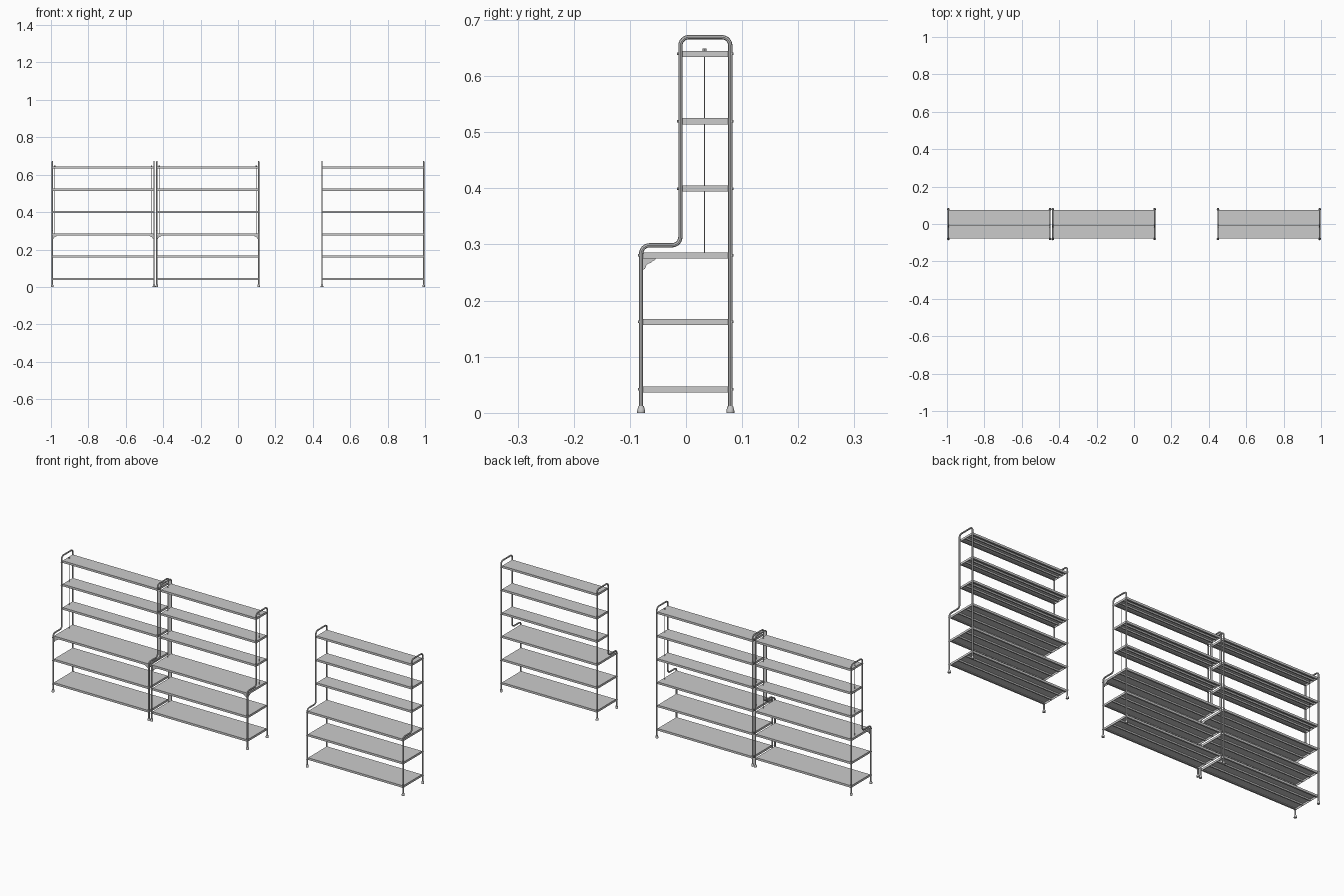
import bpy, bmesh, math
from mathutils import Vector, Matrix

if "Cube" in bpy.data.objects:
    bpy.data.objects.remove(bpy.data.objects["Cube"])

R = 0.0038                      # tube radius
HALF = 0.272                    # half distance between side frames
Y_FRONT, Y_STEP, Y_BACK = -0.080, -0.010, 0.079
UNITS = [("left", -0.721, True), ("middle", -0.162, True), ("right", 0.721, False)]
SHELVES = [(0.047, Y_FRONT), (0.1673, Y_FRONT), (0.286, Y_FRONT),
           (0.405, Y_STEP), (0.525, Y_STEP), (0.645, Y_STEP)]


def link(name, bm, smooth=False):
    bmesh.ops.recalc_face_normals(bm, faces=bm.faces)
    me = bpy.data.meshes.new(name)
    bm.to_mesh(me)
    bm.free()
    ob = bpy.data.objects.new(name, me)
    bpy.context.collection.objects.link(ob)
    if smooth:
        bpy.ops.object.select_all(action='DESELECT')
        ob.select_set(True)
        bpy.context.view_layer.objects.active = ob
        bpy.ops.object.shade_smooth_by_angle(angle=math.radians(40))
    return ob


def box(bm, x0, x1, y0, y1, z0, z1):
    m = Matrix.Translation(((x0 + x1) / 2, (y0 + y1) / 2, (z0 + z1) / 2))
    bmesh.ops.create_cube(bm, size=1, matrix=m @ Matrix.Diagonal((x1 - x0, y1 - y0, z1 - z0, 1)))


def cyl(bm, centre, r1, r2, depth, axis='Z', seg=12):
    rot = Matrix.Rotation(math.pi / 2, 4, 'X') if axis == 'Y' else Matrix()
    bmesh.ops.create_cone(bm, cap_ends=True, segments=seg, radius1=r1, radius2=r2,
                          depth=depth, matrix=Matrix.Translation(centre) @ rot)


def fillet(pts, r, n=6):
    # round the inner corners of a right-angled path
    out = [pts[0]]
    for a, b, c in zip(pts, pts[1:], pts[2:]):
        u, v = (a - b).normalized(), (c - b).normalized()
        for i in range(n + 1):
            t = i / n * math.pi / 2
            out.append(b + (u + v) * r - v * r * math.cos(t) - u * r * math.sin(t))
    return out + [pts[-1]]


def tube(name, pts):
    cu = bpy.data.curves.new(name, 'CURVE')
    cu.dimensions = '3D'
    cu.bevel_depth, cu.bevel_resolution, cu.use_fill_caps = R, 2, True
    sp = cu.splines.new('POLY')
    sp.points.add(len(pts) - 1)
    for p, q in zip(sp.points, pts):
        p.co = (*q, 1)
    tmp = bpy.data.objects.new(name + "_path", cu)
    bpy.context.collection.objects.link(tmp)
    bpy.context.view_layer.update()
    me = tmp.evaluated_get(bpy.context.evaluated_depsgraph_get()).to_mesh()
    bm = bmesh.new()
    bm.from_mesh(me)
    bpy.data.objects.remove(tmp)
    return link(name, bm, True)


def plate(bm, profile, to3d, thick):
    f = bm.faces.new([bm.verts.new(to3d(a, z)) for a, z in profile])
    ext = bmesh.ops.extrude_face_region(bm, geom=[f])
    bmesh.ops.translate(bm, vec=thick, verts=[v for v in ext['geom']
                                              if isinstance(v, bmesh.types.BMVert)])


def shelf(name, cx, top, y0):
    # folded sheet tray with skirts, return lips and two ribs below
    x0, x1 = cx - HALF + R * 0.6, cx + HALF - R * 0.6
    y0, y1, z0, t = y0 + 0.003, Y_BACK - 0.003, top - 0.0108, 0.0014
    bm = bmesh.new()
    box(bm, x0, x1, y0, y1, top - t, top)
    for a, b in ((y0, y0 + t), (y1 - t, y1)):
        box(bm, x0, x1, a, b, z0, top - t)
    for a, b in ((x0, x0 + t), (x1 - t, x1)):
        box(bm, a, b, y0 + t, y1 - t, z0, top - t)
    for a, b in ((y0 + t, y0 + 0.008), (y1 - 0.008, y1 - t)):
        box(bm, x0 + t, x1 - t, a, b, z0, z0 + t)
    for k in (1 / 3, 2 / 3):
        y = y0 + (y1 - y0) * k
        box(bm, x0 + t, x1 - t, y - 0.003, y + 0.003, z0 + 0.002, top - t)
    link(name, bm)


BRACKET = [(0, 0), (0, -0.020), (0.004, -0.0185), (0.006, -0.013), (0.009, -0.0095),
           (0.014, -0.008), (0.017, -0.005), (0.022, -0.003), (0.023, 0)]

for unit, cx, extras in UNITS:
    for side, s in (("left", -1), ("right", 1)):
        x = cx + s * HALF
        # stepped bent tube side frame
        path = [(Y_FRONT, 0.006), (Y_FRONT, 0.2985), (Y_STEP, 0.2985),
                (Y_STEP, 0.6695), (Y_BACK, 0.6695), (Y_BACK, 0.006)]
        tube(f"{unit}_{side}_side_frame", fillet([Vector((x, y, z)) for y, z in path], 0.015))
        # flared feet
        bm = bmesh.new()
        for y in (Y_FRONT, Y_BACK):
            cyl(bm, (x, y, 0.002), 0.007, 0.007, 0.004, seg=16)
            cyl(bm, (x, y, 0.008), 0.007, 0.005, 0.008, seg=16)
        link(f"{unit}_{side}_feet", bm, True)
        # bolts through the posts at each shelf
        bm = bmesh.new()
        for top, yf in SHELVES:
            for y, d in ((yf, -1), (Y_BACK, 1)):
                cyl(bm, (x, y + d * 0.0025, top - 0.0054), 0.0022, 0.0022, 0.0065, 'Y', 8)
        link(f"{unit}_{side}_bolts", bm, True)
        if extras:
            # corner bracket under the step shelf
            bm = bmesh.new()
            zt, xi = 0.2752, x - s * R * 0.6
            plate(bm, BRACKET, lambda a, z: (xi, Y_FRONT + 0.003 + a, zt + z), (-s * 0.0014, 0, 0))
            plate(bm, BRACKET, lambda a, z: (xi - s * a, Y_FRONT + 0.003, zt + z), (0, 0.0014, 0))
            link(f"{unit}_{side}_corner_bracket", bm)
            # thin tie rod with a nut on top
            bm = bmesh.new()
            xr = x - s * 0.013
            cyl(bm, (xr, 0.033, 0.466), 0.0011, 0.0011, 0.362, seg=8)
            cyl(bm, (xr, 0.033, 0.647), 0.0034, 0.0034, 0.004, seg=8)
            link(f"{unit}_{side}_tie_rod", bm, True)
    for i, (top, yf) in enumerate(SHELVES):
        shelf(f"{unit}_shelf_{i + 1}", cx, top, yf)
